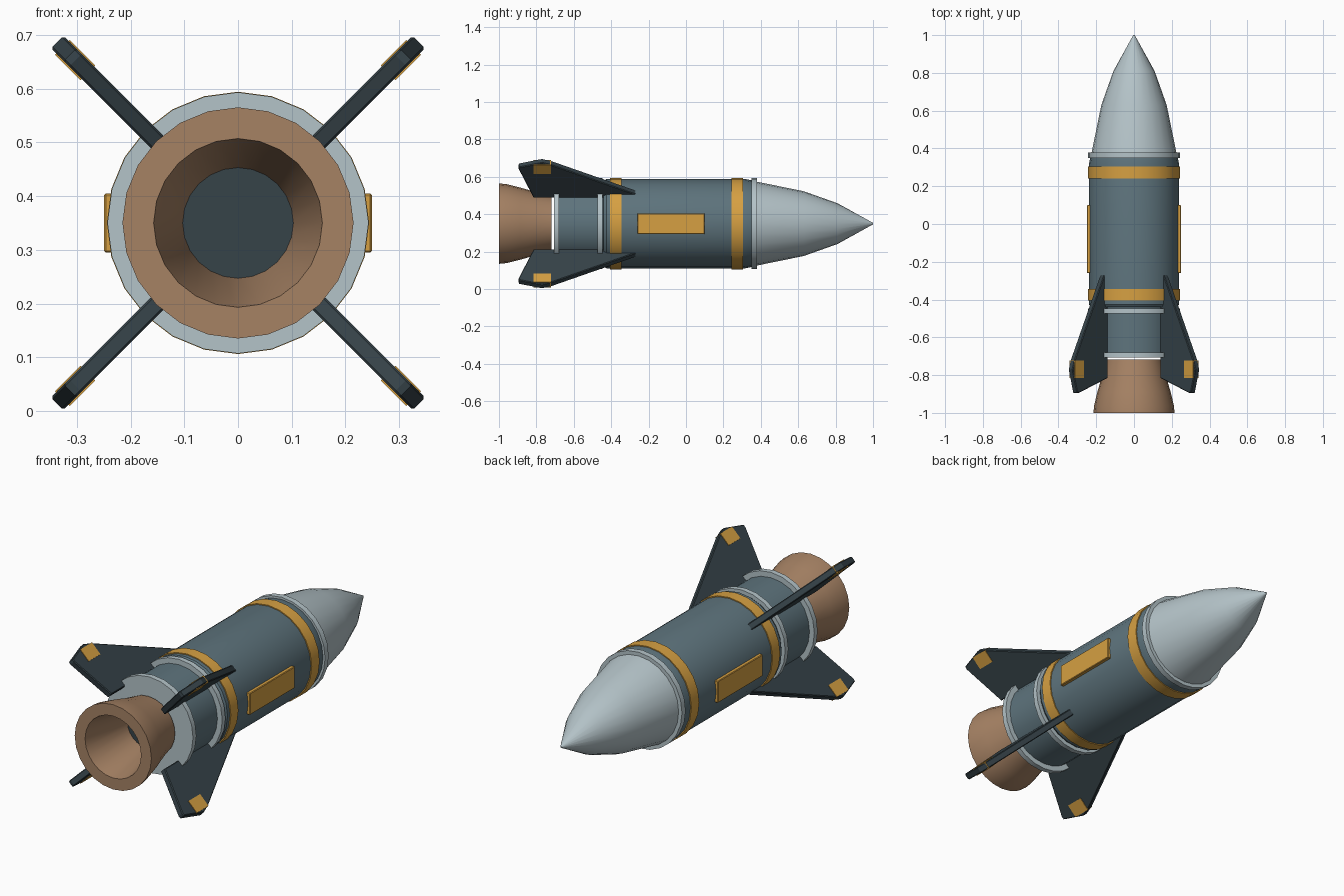
import bpy, bmesh, math
from mathutils import Matrix, Vector

if "Cube" in bpy.data.objects:
    bpy.data.objects.remove(bpy.data.objects["Cube"])

AXIS_Z = 0.35   # height of the long axis
SIDES = 24


def srgb(r, g, b):
    lin = [((c / 255 + 0.055) / 1.055) ** 2.4 for c in (r, g, b)]
    return (*lin, 1.0)


def material(name, rgb):
    m = bpy.data.materials.new(name)
    m.diffuse_color = srgb(*rgb)
    m.use_nodes = True
    m.node_tree.nodes["Principled BSDF"].inputs["Base Color"].default_value = m.diffuse_color
    return m


slate = material("slate", (94, 116, 125))
pale = material("pale_grey", (180, 195, 200))
amber = material("amber", (214, 160, 66))
brown = material("copper_brown", (166, 130, 100))
dark = material("dark_slate", (54, 67, 73))


def finish(name, bm, mat, smooth=None):
    bmesh.ops.recalc_face_normals(bm, faces=bm.faces)
    me = bpy.data.meshes.new(name)
    bm.to_mesh(me)
    bm.free()
    me.materials.append(mat)
    ob = bpy.data.objects.new(name, me)
    bpy.context.collection.objects.link(ob)
    if smooth:
        me.shade_smooth()
        me.set_sharp_from_angle(angle=math.radians(smooth))
    return ob


def lathe(name, profile, mat, closed=False):
    """Revolve (y, radius) points about the long axis; open profiles get end caps."""
    bm = bmesh.new()
    rings = []
    for y, r in profile:
        ring = []
        for i in range(SIDES):
            a = 2 * math.pi * i / SIDES
            ring.append(bm.verts.new((r * math.sin(a), y, AXIS_Z + r * math.cos(a))))
        rings.append(ring)
    pairs = list(zip(rings, rings[1:]))
    if closed:
        pairs.append((rings[-1], rings[0]))
    else:
        bm.faces.new(rings[0])
        bm.faces.new(rings[-1])
    for a, b in pairs:
        for i in range(SIDES):
            j = (i + 1) % SIDES
            bm.faces.new((a[i], a[j], b[j], b[i]))
    return finish(name, bm, mat, 32)


def box(name, lo, hi, mat, matrix=None, bevel=0.0):
    bm = bmesh.new()
    bmesh.ops.create_cube(bm, size=1)
    lo, hi = Vector(lo), Vector(hi)
    for v in bm.verts:
        v.co = (lo + hi) / 2 + v.co * (hi - lo)
    if bevel:
        bmesh.ops.bevel(bm, geom=bm.edges[:], offset=bevel, segments=1, affect='EDGES')
    if matrix:
        bm.transform(matrix)
    return finish(name, bm, mat)


def fin(name, outline, half, mat, matrix):
    """Extrude a (y, radius) outline to a thin plate, with chamfered rim."""
    bm = bmesh.new()
    face = bm.faces.new([bm.verts.new((r, y, -half)) for y, r in outline])
    ext = bmesh.ops.extrude_face_region(bm, geom=[face])
    for v in ext["geom"]:
        if isinstance(v, bmesh.types.BMVert):
            v.co.z = half
    rim = [e for e in bm.edges if abs(e.verts[0].co.z - e.verts[1].co.z) < 1e-6]
    bmesh.ops.bevel(bm, geom=rim, offset=0.004, segments=1, affect='EDGES')
    bm.transform(matrix)
    return finish(name, bm, mat)


# Fuselage
lathe("main_body", [(-0.44, 0.228), (-0.425, 0.239), (0.315, 0.239), (0.355, 0.231)], slate)
lathe("aft_body", [(-0.70, 0.216), (-0.43, 0.216)], slate)
lathe("nose_cone", [(0.37, 0.226), (0.63, 0.173), (0.81, 0.109), (1.0, 0.004)], pale)

# Collars and painted bands
for name, y0, y1, r, mat in (
        ("nose_collar", 0.35, 0.379, 0.243, pale),
        ("mid_collar", -0.473, -0.447, 0.243, pale),
        ("aft_collar", -0.707, -0.68, 0.243, pale),
        ("front_band", 0.242, 0.305, 0.244, amber),
        ("rear_band", -0.405, -0.345, 0.244, amber)):
    lathe(name, [(y0, r), (y1, r)], mat)

# Exhaust nozzle with thick rim and hollow bell
lathe("nozzle", [(-0.718, 0.150), (-0.80, 0.168), (-0.89, 0.194), (-0.96, 0.211),
                 (-1.0, 0.215), (-1.0, 0.157), (-0.74, 0.103), (-0.718, 0.103)],
      brown, closed=True)
lathe("nozzle_throat", [(-0.738, 0.104), (-0.72, 0.104)], dark)

# Side panels
for side, label in ((1, "right"), (-1, "left")):
    x0, x1 = sorted((side * 0.225, side * 0.249))
    box(f"{label}_side_panel", (x0, -0.26, 0.295), (x1, 0.10, 0.405), amber, bevel=0.003)

# Four diagonal fins with tip markers
outline = [(-0.22, 0.21), (-0.27, 0.238), (-0.72, 0.460), (-0.77, 0.476),
           (-0.893, 0.442), (-0.895, 0.428), (-0.815, 0.21)]
for k in range(4):
    turn = Matrix.Translation((0, 0, AXIS_Z)) @ Matrix.Rotation(math.radians(45 + 90 * k), 4, 'Y')
    fin(f"fin_{k + 1}", outline, 0.0165, dark, turn)
    box(f"fin_marker_{k + 1}", (0.395, -0.815, -0.0195), (0.462, -0.722, 0.0195), amber, turn)
